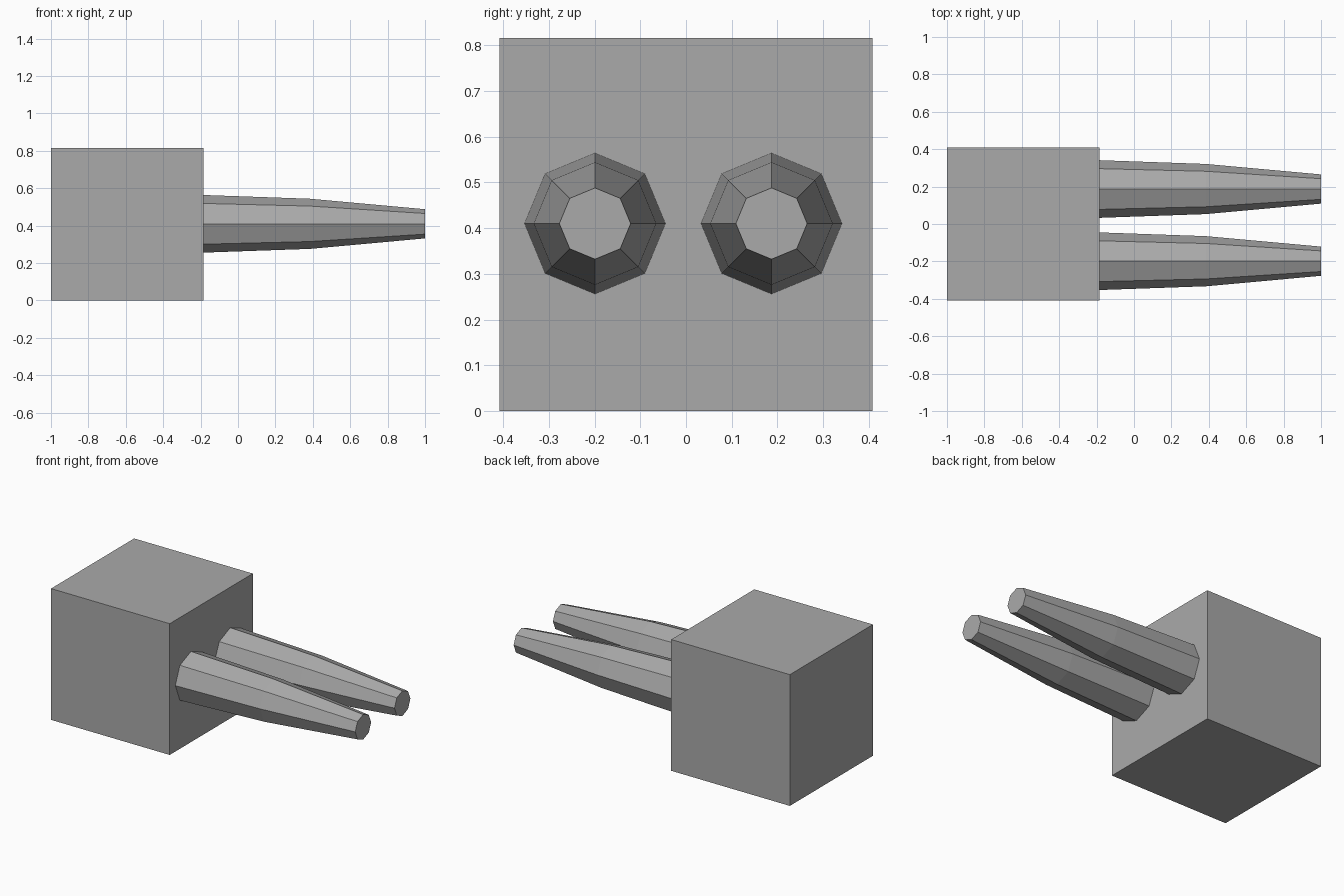
import bpy
import bmesh
import math
from mathutils import Vector

old = bpy.data.objects.get("Cube")
if old:
    bpy.data.objects.remove(old, do_unlink=True)

# Single grey material
GREY = (0.4, 0.4, 0.4, 1.0)
grey = bpy.data.materials.new("grey")
grey.use_nodes = True
grey.diffuse_color = GREY
grey.node_tree.nodes["Principled BSDF"].inputs["Base Color"].default_value = GREY


def add_object(name, bm, location):
    bmesh.ops.recalc_face_normals(bm, faces=bm.faces)
    mesh = bpy.data.meshes.new(name)
    bm.to_mesh(mesh)
    bm.free()
    mesh.materials.append(grey)
    obj = bpy.data.objects.new(name, mesh)
    obj.location = location
    bpy.context.collection.objects.link(obj)
    return obj


# Block
SIZE = 0.816
MID_Z = SIZE / 2
FACE_X = -1 + SIZE
bm = bmesh.new()
bmesh.ops.create_cube(bm, size=SIZE)
add_object("block", bm, (-1 + SIZE / 2, 0, MID_Z))

# Tapered eight-sided prongs: (x, radius) along the axis
PROFILE = [(FACE_X, 0.154), (0.385, 0.134), (1.0, 0.078)]
SIDES = 8


def add_prong(name, y):
    bm = bmesh.new()
    rings = []
    for x, r in PROFILE:
        angles = [2 * math.pi * i / SIDES for i in range(SIDES)]
        rings.append([bm.verts.new(Vector((x, r * math.cos(a), r * math.sin(a))))
                      for a in angles])
    for a, b in zip(rings, rings[1:]):
        for i in range(SIDES):
            j = (i + 1) % SIDES
            bm.faces.new((a[i], a[j], b[j], b[i]))
    bm.faces.new(rings[0])
    bm.faces.new(rings[-1])
    add_object(name, bm, (0, y, MID_Z + 0.002))


add_prong("right_prong", -0.199)
add_prong("left_prong", 0.187)
